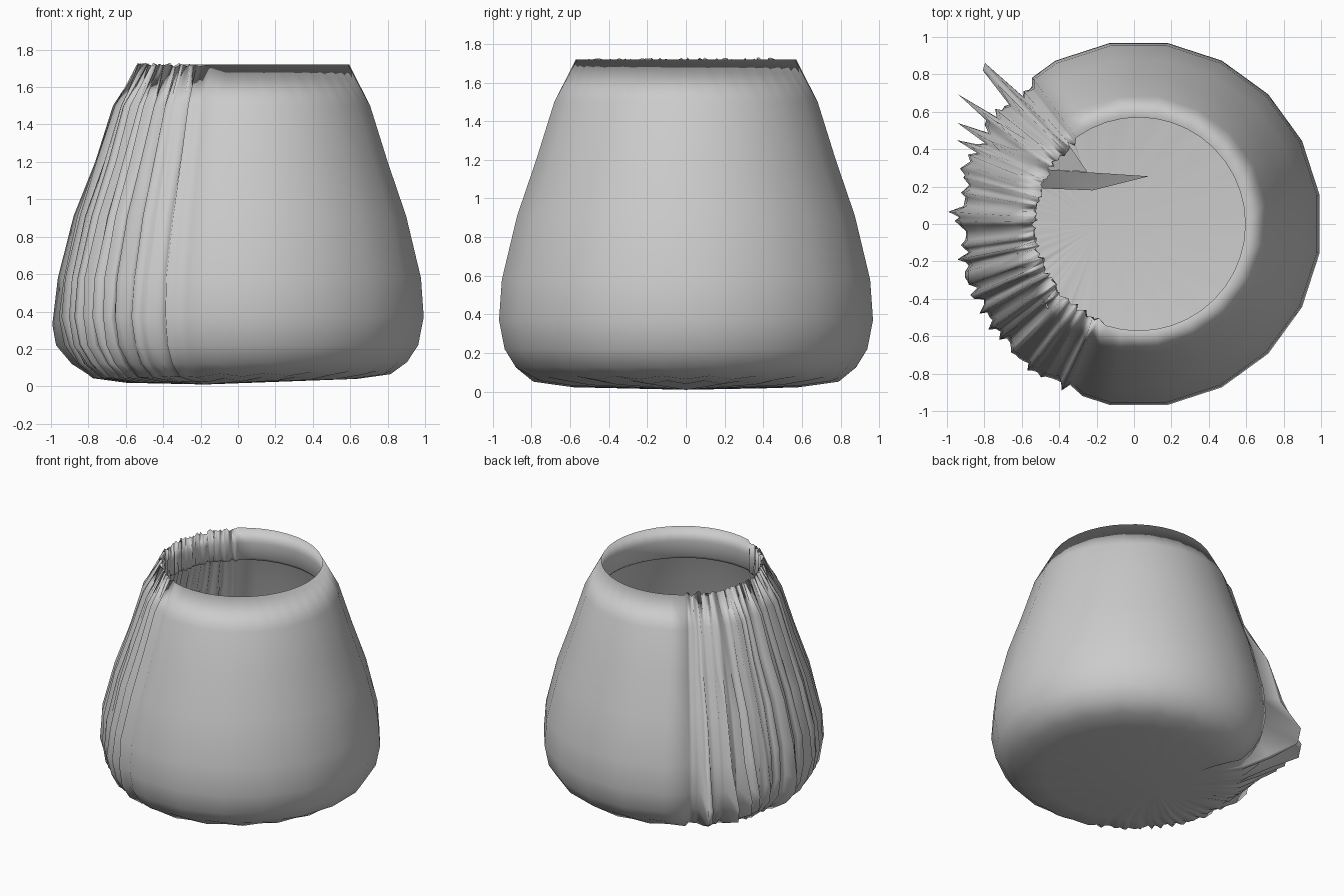
import bpy, bmesh, math, random

if "Cube" in bpy.data.objects:
    bpy.data.objects.remove(bpy.data.objects["Cube"])
random.seed(4)
CX = 0.025

# outer wall profile (radius, height), from rim to underside
OUTER = [(0.57, 1.72), (0.69, 1.5), (0.785, 1.2), (0.885, 0.91), (0.965, 0.58),
         (0.98, 0.37), (0.95, 0.22), (0.89, 0.13), (0.80, 0.07), (0.62, 0.045)]
# inner lip profile, hanging down from the rim
LIP = [(0.572, 1.72), (0.575, 1.6), (0.57, 1.49), (0.60, 1.46), (0.66, 1.45)]
# torn fins on the crumpled side: angle -> tip radius
FINS = {134: 1.19, 136: 1.17, 144: 1.19, 151: 1.11, 155.5: 1.07, 163: 1.0, 177: 1.02}


def make_object(name, bm):
    mesh = bpy.data.meshes.new(name)
    bm.to_mesh(mesh)
    bm.free()
    for p in mesh.polygons:
        p.use_smooth = True
    ob = bpy.data.objects.new(name, mesh)
    bpy.context.collection.objects.link(ob)
    return ob


def polar(r, a, z):
    a = math.radians(a)
    return (CX + r * math.cos(a), r * math.sin(a), z)


def bridge(bm, cols):
    for i, a in enumerate(cols):
        b = cols[(i + 1) % len(cols)]
        for j in range(len(a) - 1):
            bm.faces.new((a[j], a[j + 1], b[j + 1], b[j]))


# column angles: a 20-sided smooth part and a dense pleated part
columns = []
for k in range(40):
    ang = 9 * k
    if not 127 < ang < 250:
        columns.append((ang, 1 if k % 2 else math.cos(math.radians(9)), None))
dense = [128 + 1.5 * i + random.uniform(-0.4, 0.4) for i in range(80)]
fin_at = {}
for fa, fr in FINS.items():
    fin_at[min(range(80), key=lambda i: abs(dense[i] - fa))] = fr
for i, ang in enumerate(dense):
    columns.append((ang, None, i))
columns.sort()

# pot body with pleats, fins and flat underside
bm = bmesh.new()
cols, lip_cols = [], []
for ang, chord, i in columns:
    pleat = random.uniform(-0.055, 0.005) if i is not None else 0
    rim_dr = random.uniform(-0.03, 0.005) if i is not None else 0
    tilt = -0.02 * (1 - math.cos(math.radians(ang))) / 2
    col = []
    for j, (r, z) in enumerate(OUTER):
        if i is None:
            r *= 1 if j == 0 else chord
            if j >= 8:
                z += 0.012 if chord == 1 else -0.005
        elif j == 0:
            r += rim_dr
            z += random.uniform(-0.015, 0.01)
        else:
            r += pleat + random.uniform(-0.008, 0.008)
            if i in fin_at:
                tip = fin_at[i]
                if j in (5, 6):
                    r = tip - (0.02 if j == 6 else 0)
                    z -= 0.04 if j == 5 else 0.0
                elif j in (3, 4, 7):
                    r += (tip - 0.98) * (0.4 if j == 3 else 0.45)
        if j >= 7:
            z += tilt * (1.3 if j > 7 else 0.5)
        col.append(bm.verts.new(polar(r, ang, z)))
    cols.append(col)
    lip = [col[0]]
    for r, z in LIP[1:]:
        dr = rim_dr + (random.uniform(-0.01, 0.01) if i is not None else 0)
        lip.append(bm.verts.new(polar(r + dr, ang, z)))
    lip_cols.append(lip[::-1])
bridge(bm, cols)
bridge(bm, lip_cols)
center = bm.verts.new((CX - 0.2, 0, 0.01))
for a, b in zip(cols, cols[1:] + cols[:1]):
    bm.faces.new((a[-1], center, b[-1]))
bmesh.ops.recalc_face_normals(bm, faces=bm.faces)
make_object("pot_body", bm)

# loose folds of the wall reaching into the interior
for n, pts in enumerate([
        [(-0.80, 0.33, 0.36), (-0.45, 0.29, 0.36), (0.08, 0.255, 0.34),
         (-0.22, 0.18, 0.30), (-0.48, 0.19, 0.28), (-0.82, 0.26, 0.28)],
        [(-0.58, 0.66, 0.42), (-0.36, 0.44, 0.40), (-0.25, 0.28, 0.36),
         (-0.45, 0.29, 0.34), (-0.70, 0.50, 0.36)]]):
    bm = bmesh.new()
    face = bm.faces.new([bm.verts.new(p) for p in pts])
    bmesh.ops.triangulate(bm, faces=[face])
    make_object("inner_fold_%d" % (n + 1), bm)
